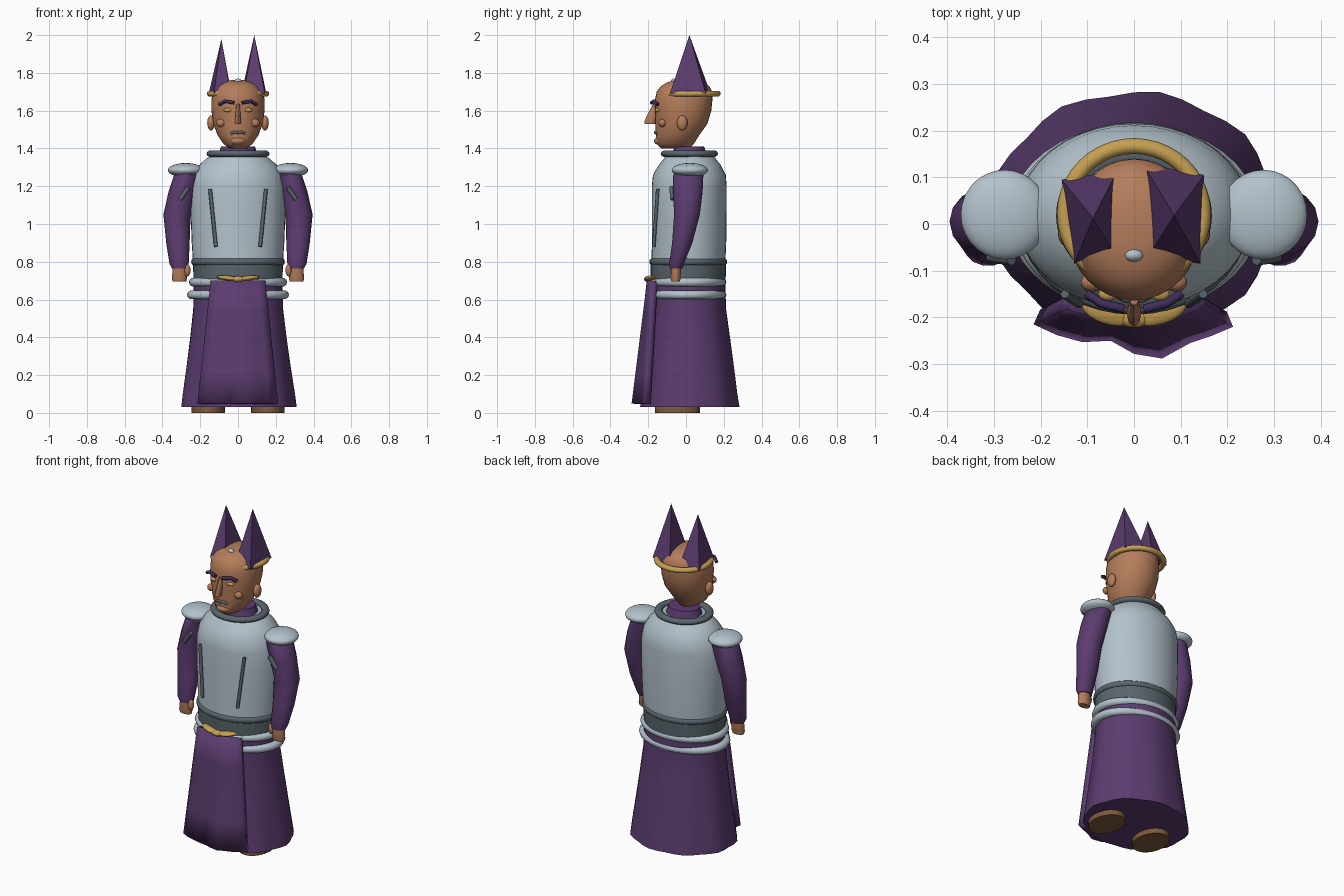
import bpy, bmesh, math
from mathutils import Vector

if "Cube" in bpy.data.objects:
    bpy.data.objects.remove(bpy.data.objects["Cube"])


def material(name, rgb):
    m = bpy.data.materials.new(name)
    m.diffuse_color = (*rgb, 1)
    m.use_nodes = True
    m.node_tree.nodes["Principled BSDF"].inputs["Base Color"].default_value = m.diffuse_color
    return m


SKIN = material("skin", (0.46, 0.205, 0.105))
PURPLE = material("purple cloth", (0.105, 0.045, 0.16))
VIOLET = material("dark violet", (0.05, 0.025, 0.1))
STEEL = material("light steel", (0.45, 0.54, 0.6))
IRON = material("dark iron", (0.1, 0.13, 0.15))
GOLD = material("gold", (0.56, 0.35, 0.085))
BROWN = material("brown leather", (0.2, 0.1, 0.045))


def finish(name, bm, mat, angle=40):
    bmesh.ops.recalc_face_normals(bm, faces=bm.faces)
    me = bpy.data.meshes.new(name)
    bm.to_mesh(me)
    bm.free()
    me.materials.append(mat)
    ob = bpy.data.objects.new(name, me)
    bpy.context.collection.objects.link(ob)
    if angle:
        bpy.ops.object.select_all(action='DESELECT')
        ob.select_set(True)
        bpy.context.view_layer.objects.active = ob
        bpy.ops.object.shade_smooth_by_angle(angle=math.radians(angle))
    return ob


def loft(name, rings, mat, seg=32, ripple=0.0, angle=40):
    """Stack of ellipses (z, cx, cy, rx, ry), capped at both ends."""
    bm = bmesh.new()
    loops = []
    for i, (z, cx, cy, rx, ry) in enumerate(rings):
        loop = []
        for k in range(seg):
            a = 2 * math.pi * k / seg
            r = 1 + ripple * math.cos(9 * a) * (1 - i / (len(rings) - 1))
            loop.append(bm.verts.new((cx + rx * r * math.cos(a), cy + ry * r * math.sin(a), z)))
        loops.append(loop)
    for lo, hi in zip(loops, loops[1:]):
        for k in range(seg):
            n = (k + 1) % seg
            bm.faces.new((lo[k], lo[n], hi[n], hi[k]))
    bm.faces.new(loops[0][::-1])
    bm.faces.new(loops[-1])
    return finish(name, bm, mat, angle)


def ellipsoid(name, loc, size, mat, rot=(0, 0, 0), seg=20):
    bm = bmesh.new()
    bmesh.ops.create_uvsphere(bm, u_segments=seg, v_segments=seg // 2, radius=1)
    ob = finish(name, bm, mat, 60)
    ob.location, ob.scale, ob.rotation_euler = loc, size, rot
    return ob


def ring(name, loc, rx, ry, r, rz, mat, seg=40, sides=10):
    """Elliptical torus whose section is r wide and rz high."""
    bm = bmesh.new()
    g = []
    for i in range(seg):
        a = 2 * math.pi * i / seg
        row = []
        for j in range(sides):
            b = 2 * math.pi * j / sides
            row.append(bm.verts.new((loc[0] + (rx + r * math.cos(b)) * math.cos(a),
                                     loc[1] + (ry + r * math.cos(b)) * math.sin(a),
                                     loc[2] + rz * math.sin(b))))
        g.append(row)
    for i in range(seg):
        for j in range(sides):
            n, m = (i + 1) % seg, (j + 1) % sides
            bm.faces.new((g[i][j], g[n][j], g[n][m], g[i][m]))
    return finish(name, bm, mat, 60)


def rod(name, pts, r, mat):
    """Thin rounded bar through the given points."""
    cu = bpy.data.curves.new(name, 'CURVE')
    cu.dimensions = '3D'
    cu.bevel_depth, cu.bevel_resolution, cu.use_fill_caps = r, 1, True
    sp = cu.splines.new('POLY')
    sp.points.add(len(pts) - 1)
    for p, co in zip(sp.points, pts):
        p.co = (*co, 1)
    cu.materials.append(mat)
    ob = bpy.data.objects.new(name, cu)
    bpy.context.collection.objects.link(ob)
    return ob


# Robe skirt with softly rippled hem
loft("skirt", [(0.03, 0, 0.02, 0.305, 0.262), (0.1, 0, 0.02, 0.297, 0.252),
               (0.25, 0, 0.018, 0.275, 0.235), (0.4, 0, 0.016, 0.255, 0.217),
               (0.55, 0, 0.012, 0.238, 0.2), (0.72, 0, 0.012, 0.233, 0.195)],
     PURPLE, 36, 0.02)

# Folded front panel: top and bottom edges blended
bottom = [(-0.215, -0.215), (-0.165, -0.238), (-0.11, -0.253), (-0.05, -0.25),
          (0, -0.278), (0.06, -0.288), (0.12, -0.255), (0.165, -0.24), (0.212, -0.22)]
bm = bmesh.new()
rows = []
for i in range(5):
    t = i / 4
    row = []
    for k, (x, y) in enumerate(bottom):
        u = k / 4 - 1
        top = Vector((u * 0.145, -0.208 + 0.025 * u * u, 0.7))
        row.append(bm.verts.new(Vector((x, y, 0.05)).lerp(top, t)))
    rows.append(row)
for lo, hi in zip(rows, rows[1:]):
    for k in range(8):
        bm.faces.new((lo[k], lo[k + 1], hi[k + 1], hi[k]))
panel = finish("front_panel", bm, PURPLE, 40)
for f in panel.data.polygons:
    if f.normal.y > 0:
        panel.data.flip_normals()
    break
sol = panel.modifiers.new("thickness", 'SOLIDIFY')
sol.thickness, sol.offset = 0.035, -1

# Breastplate, belly and waist rings
loft("breastplate", [(0.79, 0, 0.013, 0.238, 0.195), (0.9, 0, 0.016, 0.245, 0.197),
                     (1.08, 0, 0.017, 0.252, 0.198), (1.2, 0, 0.017, 0.25, 0.198),
                     (1.26, 0, 0.018, 0.236, 0.193), (1.31, 0, 0.02, 0.207, 0.165),
                     (1.345, 0, 0.02, 0.17, 0.138), (1.37, 0, 0.02, 0.13, 0.12)], STEEL, 40)
loft("belly_plate", [(0.7, 0, 0.012, 0.236, 0.198), (0.8, 0, 0.012, 0.238, 0.2)], IRON, 40)
ring("belt", (0, 0.012, 0.8), 0.234, 0.192, 0.014, 0.018, IRON)
ring("upper_waist_ring", (0, 0.012, 0.692), 0.236, 0.178, 0.024, 0.023, STEEL)
ring("lower_waist_ring", (0, 0.012, 0.625), 0.246, 0.178, 0.024, 0.023, STEEL)
ring("collar", (0, 0.018, 1.372), 0.145, 0.13, 0.022, 0.017, IRON)
loft("neck", [(1.34, 0, 0.018, 0.115, 0.1), (1.375, 0, 0.018, 0.1, 0.09),
              (1.41, 0, 0.018, 0.09, 0.078)], PURPLE, 24)

# Head and face
loft("head", [(1.4, 0, -0.055, 0.045, 0.075), (1.425, 0, -0.058, 0.078, 0.1),
              (1.47, 0, -0.045, 0.108, 0.115), (1.53, 0, -0.025, 0.13, 0.138),
              (1.6, 0, -0.015, 0.141, 0.149), (1.66, 0, -0.012, 0.141, 0.152),
              (1.7, 0, -0.008, 0.133, 0.147), (1.73, 0, -0.005, 0.112, 0.128),
              (1.75, 0, -0.003, 0.08, 0.097), (1.762, 0, -0.002, 0.035, 0.045)], SKIN, 32)
loft("nose", [(1.53, 0, -0.19, 0.014, 0.028), (1.545, 0, -0.19, 0.016, 0.03),
              (1.59, 0, -0.175, 0.012, 0.024), (1.635, 0, -0.16, 0.01, 0.014)], SKIN, 8)
ellipsoid("chin", (0, -0.135, 1.44), (0.045, 0.034, 0.024), SKIN)
rod("mouth", [(-0.037, -0.15, 1.478), (-0.02, -0.16, 1.487), (0, -0.163, 1.484),
              (0.02, -0.16, 1.487), (0.037, -0.15, 1.478)], 0.008, IRON)
ellipsoid("forehead_gem", (0, -0.067, 1.752), (0.02, 0.014, 0.018), STEEL)
ring("circlet", (0, 0.022, 1.69), 0.148, 0.145, 0.017, 0.016, GOLD)

# Crown horns: four-sided spikes
horns = {"left_horn": [(-0.155, 0.095), (-0.035, 0.115), (-0.038, -0.07), (-0.128, -0.085), (-0.088, 0.012, 1.98)],
         "right_horn": [(0.018, 0.13), (0.15, 0.105), (0.142, -0.085), (0.03, -0.07), (0.086, 0.018, 2.0)]}
for name, pts in horns.items():
    bm = bmesh.new()
    vs = [bm.verts.new((*p, 1.69)[:3] if len(p) == 2 else p) for p in pts]
    bm.faces.new(vs[:4])
    for k in range(4):
        bm.faces.new((vs[k], vs[(k + 1) % 4], vs[4]))
    finish(name, bm, PURPLE, 0)

# Paired parts
for s, side in ((-1, "left_"), (1, "right_")):
    ellipsoid(side + "ear", (s * 0.143, -0.02, 1.535), (0.02, 0.028, 0.04), SKIN)
    ellipsoid(side + "cheek", (s * 0.09, -0.125, 1.535), (0.024, 0.02, 0.022), SKIN)
    ellipsoid(side + "eye", (s * 0.055, -0.15, 1.603), (0.021, 0.014, 0.011), GOLD)
    rod(side + "eyebrow", [(s * 0.1, -0.15, 1.632), (s * 0.07, -0.17, 1.65),
                           (s * 0.022, -0.182, 1.642)], 0.01, VIOLET)
    # Bent sleeve, hand and shoulder cap
    loft(side + "sleeve", [(0.765, s * 0.308, -0.052, 0.042, 0.034), (0.79, s * 0.312, -0.05, 0.051, 0.04),
                           (0.9, s * 0.318, -0.02, 0.062, 0.055), (1.05, s * 0.323, 0.005, 0.072, 0.07),
                           (1.17, s * 0.294, 0.01, 0.074, 0.08), (1.26, s * 0.268, 0.012, 0.07, 0.082),
                           (1.29, s * 0.26, 0.012, 0.045, 0.05)], PURPLE, 14)
    loft(side + "hand", [(0.695, s * 0.31, -0.055, 0.036, 0.022), (0.71, s * 0.31, -0.055, 0.04, 0.027),
                         (0.79, s * 0.308, -0.052, 0.036, 0.028)], SKIN, 14)
    ellipsoid(side + "thumb", (s * 0.268, -0.065, 0.755), (0.017, 0.018, 0.033), SKIN, seg=12)
    ellipsoid(side + "shoulder_cap", (s * 0.277, 0.02, 1.285), (0.094, 0.096, 0.038), STEEL, seg=28)
    rod(side + "sleeve_bar", [(s * 0.262, -0.076, 1.195), (s * 0.307, -0.07, 1.13)], 0.013, IRON)
    rod(side + "chest_bar", [(s * 0.148, -0.15, 1.185), (s * 0.117, -0.171, 0.88)], 0.01, IRON)
    # Winged buckle half
    ellipsoid(side + "buckle_wing", (s * 0.055, -0.185, 0.714), (0.06, 0.03, 0.013), GOLD,
              (0, -s * 0.12, s * 0.3))
    # Shoe under the hem
    loft(side + "shoe", [(0.0, s * 0.157, -0.045, 0.088, 0.118), (0.04, s * 0.157, -0.045, 0.09, 0.12),
                         (0.09, s * 0.157, -0.04, 0.06, 0.09)], BROWN, 20)
ellipsoid("buckle_centre", (0, -0.2, 0.708), (0.035, 0.022, 0.016), GOLD)
